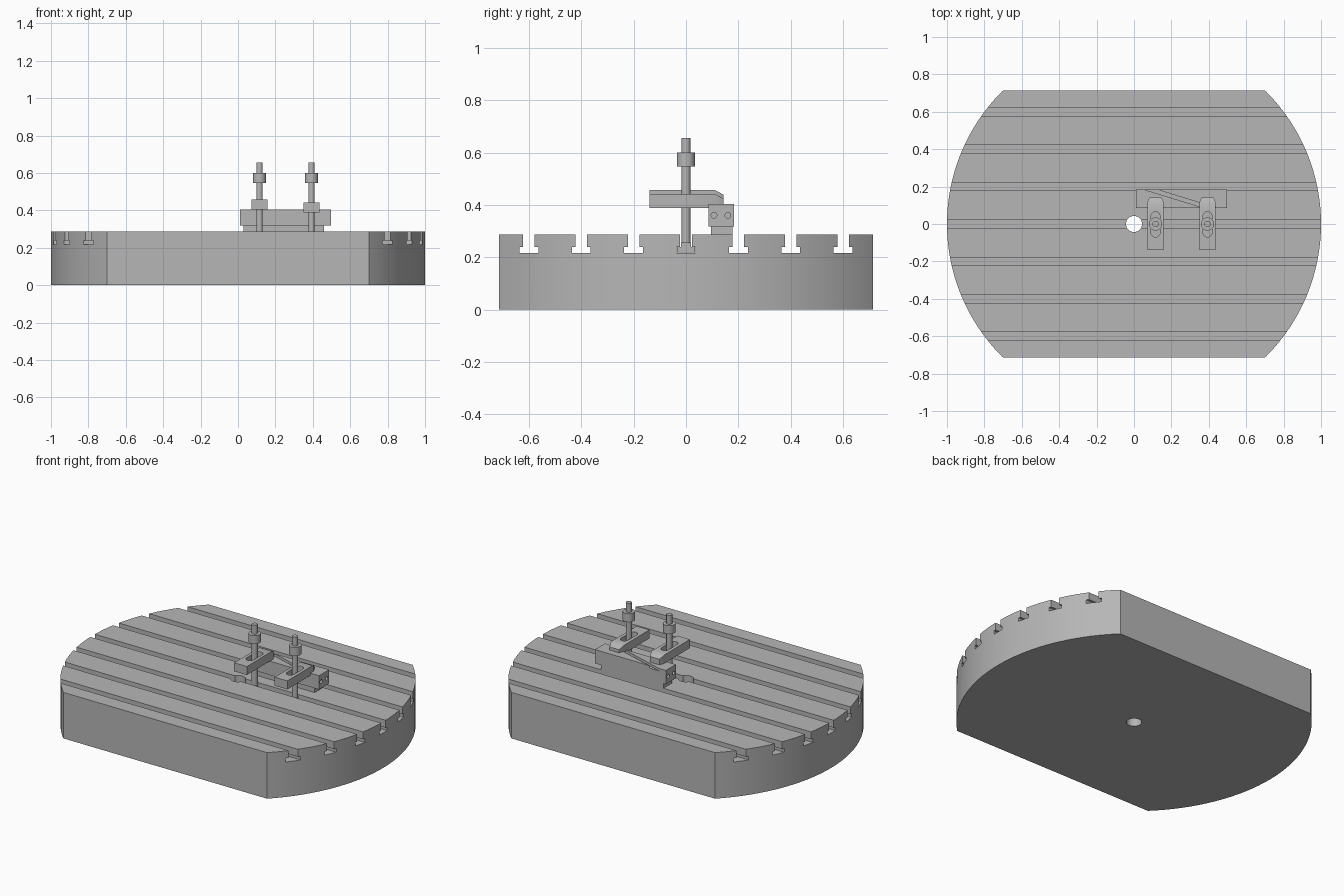
import bpy, bmesh, math
from mathutils import Vector, Matrix

cube = bpy.data.objects.get("Cube")
if cube:
    bpy.data.objects.remove(cube, do_unlink=True)

steel = bpy.data.materials.new("machined steel grey")
steel.use_nodes = True
GREY = (0.47, 0.47, 0.47, 1)
steel.diffuse_color = GREY
steel.node_tree.nodes["Principled BSDF"].inputs["Base Color"].default_value = GREY

TOP = 0.286
AXES = {"x": Matrix(((0, 0, 1), (1, 0, 0), (0, 1, 0))),
        "y": Matrix(((1, 0, 0), (0, 0, -1), (0, 1, 0))),
        "z": Matrix.Identity(3)}


def prism(name, outline, low, high, axis="z"):
    """Extrude a 2D outline along an axis between two positions."""
    bm = bmesh.new()
    rot = AXES[axis]
    face = bm.faces.new([bm.verts.new(rot @ Vector((u, v, low))) for u, v in outline])
    new = bmesh.ops.extrude_face_region(bm, geom=[face])["geom"]
    verts = [g for g in new if isinstance(g, bmesh.types.BMVert)]
    bmesh.ops.translate(bm, verts=verts, vec=rot @ Vector((0, 0, high - low)))
    bmesh.ops.recalc_face_normals(bm, faces=bm.faces)
    mesh = bpy.data.meshes.new(name)
    bm.to_mesh(mesh)
    bm.free()
    mesh.materials.append(steel)
    obj = bpy.data.objects.new(name, mesh)
    bpy.context.collection.objects.link(obj)
    return obj


def circle(u, v, r, n=32):
    return [(u + r * math.cos(2 * math.pi * i / n), v + r * math.sin(2 * math.pi * i / n))
            for i in range(n)]


def rect(u0, u1, v0, v1):
    return [(u0, v0), (u1, v0), (u1, v1), (u0, v1)]


def stadium(u, v0, v1, r, n=12):
    """Slot outline running along the second axis."""
    arc = [math.pi * i / n for i in range(n + 1)]
    return ([(u + r * math.cos(a), v1 - r + r * math.sin(a)) for a in arc] +
            [(u - r * math.cos(a), v0 + r - r * math.sin(a)) for a in arc])


def carve(obj, cutter, operation="DIFFERENCE"):
    """Apply a boolean and discard its cutter."""
    mod = obj.modifiers.new("cut", "BOOLEAN")
    mod.object, mod.operation, mod.solver = cutter, operation, "EXACT"
    bpy.context.view_layer.update()
    graph = bpy.context.evaluated_depsgraph_get()
    mesh = bpy.data.meshes.new_from_object(obj.evaluated_get(graph))
    obj.modifiers.clear()
    obj.data = mesh
    bpy.data.objects.remove(cutter, do_unlink=True)


def smooth(obj):
    bpy.ops.object.select_all(action="DESELECT")
    obj.select_set(True)
    bpy.context.view_layer.objects.active = obj
    bpy.ops.object.shade_smooth_by_angle(angle=math.radians(30))


# Table: T-slotted section trimmed to a disc, with a centre bore
EDGE = 0.714
section = [(-EDGE, 0), (EDGE, 0), (EDGE, TOP)]
for i in range(3, -4, -1):
    y = i * 0.2
    half = [(0.022, TOP), (0.022, 0.24), (0.036, 0.24), (0.036, 0.217)]
    section += [(y + d, z) for d, z in half]
    section += [(y - d, z) for d, z in reversed(half)]
section.append((-EDGE, TOP))
table = prism("slotted_table", section, -1.1, 1.1, "x")
carve(table, prism("disc_cutter", circle(0, 0, 1, 128), -0.1, 0.5), "INTERSECT")
carve(table, prism("bore_cutter", circle(0, 0, 0.043), -0.1, 0.5))
smooth(table)

# Workpiece: block on a narrower foot, shallow diagonal groove, drilled ends
block = prism("workpiece_block", rect(0.01, 0.497, 0.086, 0.184), 0.318, 0.404)
start, end = Vector((0.08, 0.187)), Vector((0.41, 0.085))
along = (end - start).normalized()
side = Vector((-along.y, along.x)) * 0.01
a, b = start - along * 0.1, end + along * 0.1
carve(block, prism("groove_cutter", [a - side, b - side, b + side, a + side], 0.389, 0.5))
for y in (0.107, 0.16):
    for x in (0.01, 0.497):
        carve(block, prism("drill_cutter", circle(y, 0.36, 0.011, 20), x - 0.04, x + 0.04, "x"))
smooth(block)
prism("workpiece_foot", rect(0.03, 0.46, 0.095, 0.178), TOP, 0.318)

# Two clamp sets: T-nut, stud, slotted strap and round nut
for label, x, base in (("inner", 0.115, 0.404), ("outer", 0.393, 0.389)):
    prism(label + "_t_nut", rect(x - 0.035, x + 0.035, -0.035, 0.035), 0.218, 0.239)
    prism(label + "_t_nut_neck", rect(x - 0.035, x + 0.035, -0.019, 0.019), 0.239, 0.257)
    smooth(prism(label + "_stud", circle(x, 0, 0.017), 0.22, 0.656))
    smooth(prism(label + "_nut", circle(x, 0, 0.035), 0.547, 0.6))

    top = base + 0.053
    strap = prism(label + "_clamp_strap",
                  [(-0.14, base), (0.143, base), (0.143, top - 0.018), (0.11, top), (-0.14, top)],
                  x - 0.044, x + 0.044, "x")
    nose = [(x - 0.044, -0.2), (x + 0.044, -0.2), (x + 0.044, 0.115),
            (x + 0.032, 0.143), (x - 0.032, 0.143), (x - 0.044, 0.115)]
    carve(strap, prism("nose_cutter", nose, base - 0.1, top + 0.1), "INTERSECT")
    carve(strap, prism("slot_cutter", stadium(x, -0.07, 0.065, 0.024), base - 0.1, top + 0.1))
    smooth(strap)
